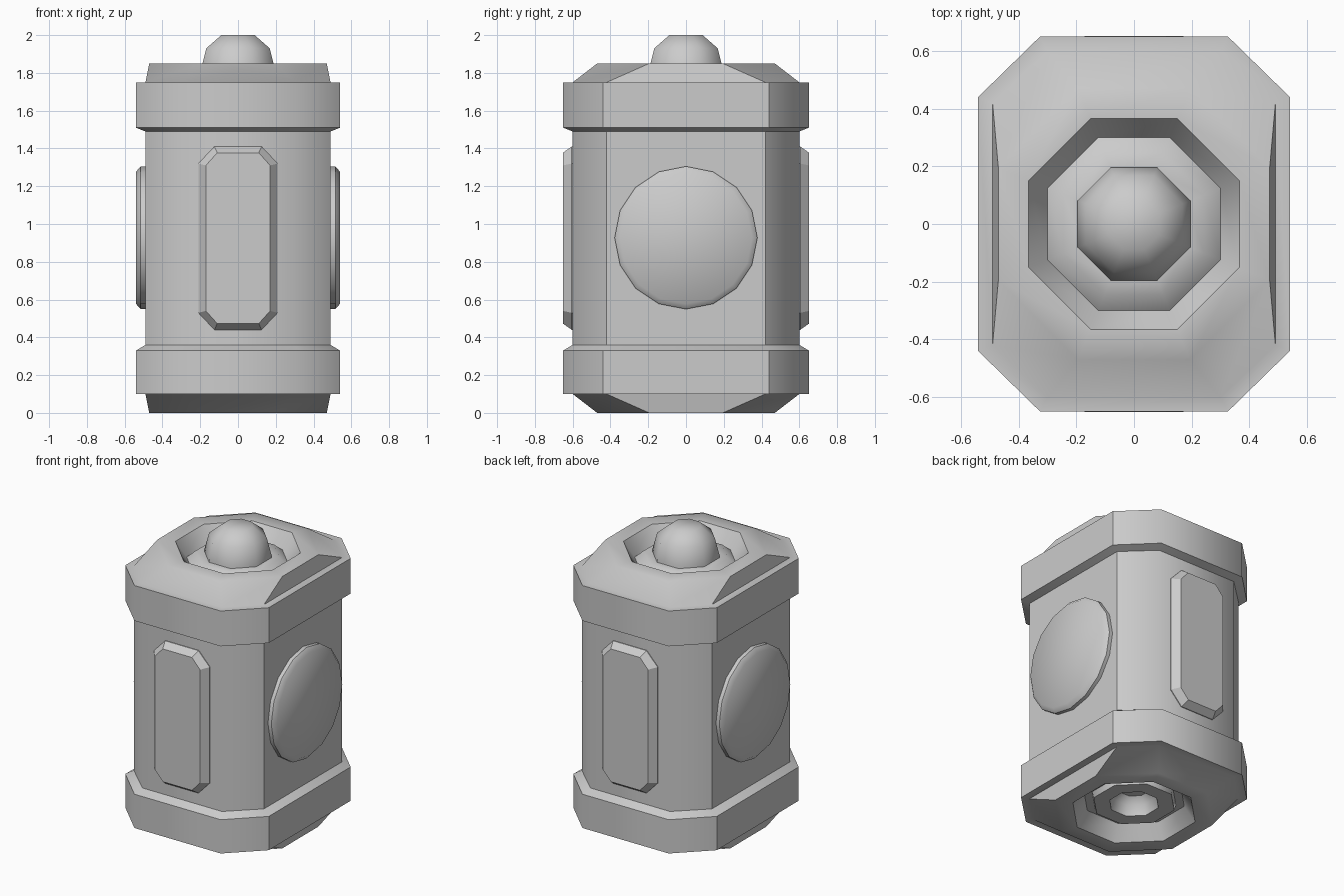
import bpy, bmesh, math
from mathutils import Vector

if "Cube" in bpy.data.objects:
    bpy.data.objects.remove(bpy.data.objects["Cube"])


def loft(name, rings, smooth=45):
    """Skin a stack of equal-length closed rings and cap both ends."""
    bm = bmesh.new()
    loops = [[bm.verts.new(p) for p in ring] for ring in rings]
    n = len(loops[0])
    for a, b in zip(loops, loops[1:]):
        for i in range(n):
            j = (i + 1) % n
            bm.faces.new((a[i], a[j], b[j], b[i]))
    bm.faces.new(loops[0][::-1])
    bm.faces.new(loops[-1])
    bmesh.ops.recalc_face_normals(bm, faces=bm.faces)
    mesh = bpy.data.meshes.new(name)
    bm.to_mesh(mesh)
    bm.free()
    ob = bpy.data.objects.new(name, mesh)
    bpy.context.collection.objects.link(ob)
    bpy.context.view_layer.objects.active = ob
    ob.select_set(True)
    bpy.ops.object.shade_smooth_by_angle(angle=math.radians(smooth))
    ob.select_set(False)
    return ob


def corners(x, y, cx, cy):
    """Chamfered rectangle: half sizes x, y; flats end at cx and cy."""
    return [(x, -cy), (x, cy), (cx, y), (-cx, y),
            (-x, cy), (-x, -cy), (-cx, -y), (cx, -y)]


def octagon(r, z):
    c = r * 0.4142
    return [(u, v, z) for u, v in corners(r, r, c, c)]


def body(z):
    return [(u, v, z) for u, v in corners(0.49, 0.60, 0.30, 0.42)]


def band(z):
    return [(u, v, z) for u, v in corners(0.54, 0.65, 0.325, 0.44)]


# casing: bottom socket, lower band, body, upper band, top recess
loft("casing", [
    octagon(0.09, 0.17), octagon(0.13, 0.13), octagon(0.145, 0.06),
    octagon(0.24, 0.06), octagon(0.25, 0.10), octagon(0.30, 0.10),
    octagon(0.365, 0), octagon(0.47, 0),
    body(0.10), band(0.10), band(0.33), body(0.36),
    body(1.49), band(1.51), band(1.75), body(1.75),
    octagon(0.47, 1.85), octagon(0.365, 1.85),
    octagon(0.30, 1.75), octagon(0.245, 1.80), octagon(0.18, 1.80)])

# rounded knob on top
loft("top_knob", [octagon(r, z) for r, z in
     ((0.197, 1.77), (0.195, 1.82), (0.168, 1.93), (0.088, 2.0))], 60)

# raised panels on front and back
for name, s in (("front_panel", -1), ("back_panel", 1)):
    def panel(x, h, cx, ch, y):
        return [(u, s * y, 0.925 + v) for u, v in corners(x, h, cx, ch)]
    loft(name, [panel(0.21, 0.485, 0.125, 0.395, 0.58),
                panel(0.21, 0.485, 0.125, 0.395, 0.605),
                panel(0.17, 0.452, 0.11, 0.385, 0.652)], 30)

# round discs on the sides
for name, s in (("right_disc", 1), ("left_disc", -1)):
    def circle(r, x):
        return [Vector((s * x, r * math.cos(i * math.pi / 8),
                        0.927 + r * math.sin(i * math.pi / 8))) for i in range(16)]
    loft(name, [circle(0.378, 0.47), circle(0.378, 0.515), circle(0.35, 0.54)])
